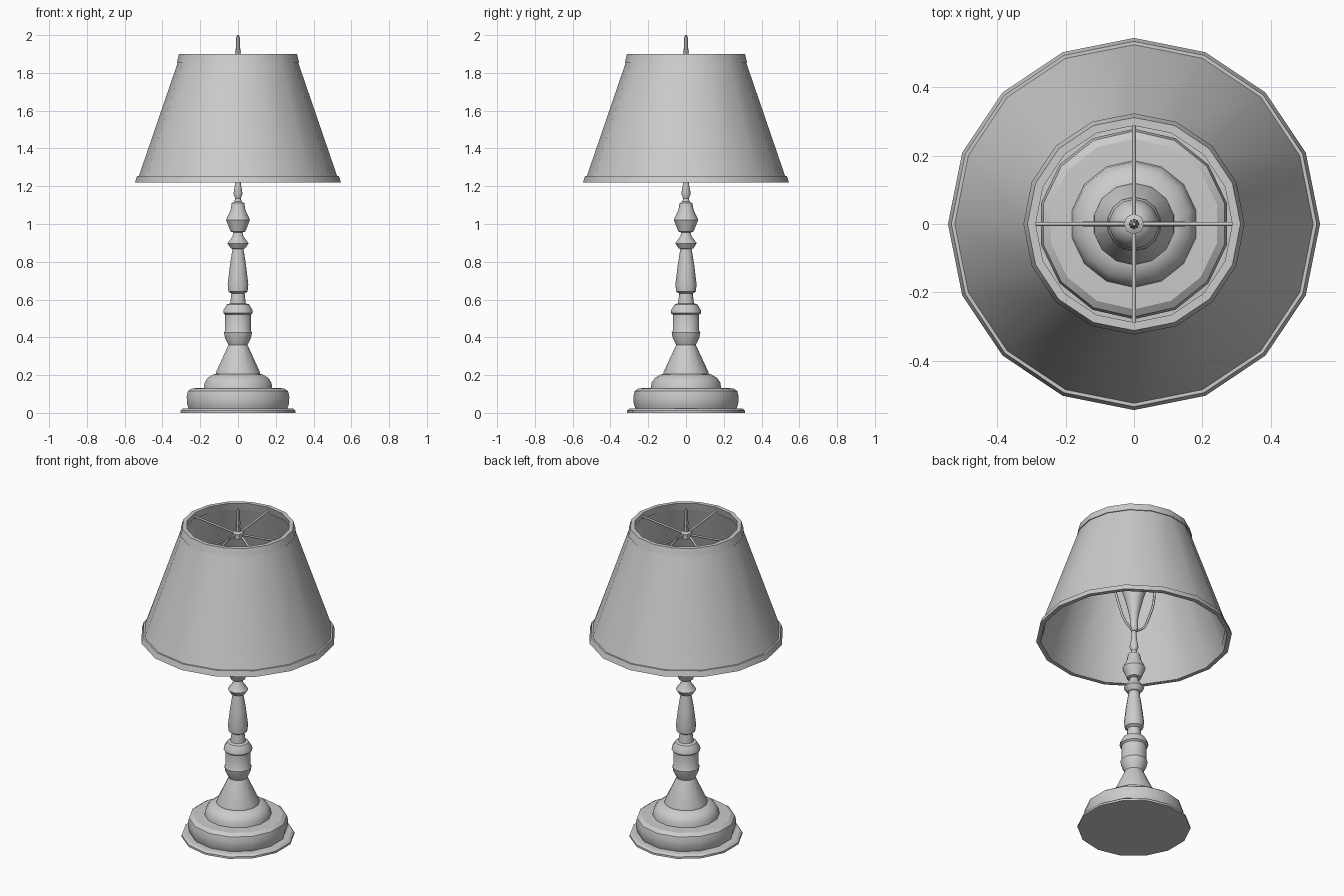
import bpy, bmesh
from math import sin, cos, pi, radians

if "Cube" in bpy.data.objects:
    bpy.data.objects.remove(bpy.data.objects["Cube"])


def lathe(name, profile, sides, start=pi / 2, closed=False):
    """Spin an (r, z) profile round the z axis; r = 0 ends become poles."""
    bm = bmesh.new()
    rings = []
    for r, z in profile:
        if r == 0:
            rings.append([bm.verts.new((0, 0, z))] * sides)
        else:
            rings.append([bm.verts.new((r * cos(start + 2 * pi * i / sides),
                                        r * sin(start + 2 * pi * i / sides), z))
                          for i in range(sides)])
    pairs = list(zip(rings, rings[1:]))
    if closed:
        pairs.append((rings[-1], rings[0]))
    for a, b in pairs:
        for i in range(sides):
            j = (i + 1) % sides
            bm.faces.new(dict.fromkeys((a[i], a[j], b[j], b[i])))
    bmesh.ops.recalc_face_normals(bm, faces=bm.faces)
    mesh = bpy.data.meshes.new(name)
    bm.to_mesh(mesh)
    bm.free()
    ob = bpy.data.objects.new(name, mesh)
    bpy.context.collection.objects.link(ob)
    bpy.ops.object.select_all(action='DESELECT')
    ob.select_set(True)
    bpy.context.view_layer.objects.active = ob
    bpy.ops.object.shade_smooth_by_angle(angle=radians(32))
    return ob


def wire(name, points, radius, smooth=False):
    """Round wire through the given points."""
    cu = bpy.data.curves.new(name, 'CURVE')
    cu.dimensions = '3D'
    cu.bevel_depth = radius
    cu.bevel_resolution = 1
    cu.use_fill_caps = True
    cu.resolution_u = 5
    if smooth:
        sp = cu.splines.new('BEZIER')
        sp.bezier_points.add(len(points) - 1)
        for bp, p in zip(sp.bezier_points, points):
            bp.co = p
            bp.handle_left_type = bp.handle_right_type = 'AUTO'
    else:
        sp = cu.splines.new('POLY')
        sp.points.add(len(points) - 1)
        for pt, p in zip(sp.points, points):
            pt.co = (*p, 1)
    ob = bpy.data.objects.new(name, cu)
    bpy.context.collection.objects.link(ob)


# Stepped round foot with its cone
lathe("foot", [(0, 0), (0.313, 0), (0.313, 0.012), (0.300, 0.022), (0.268, 0.024),
               (0.276, 0.045), (0.279, 0.085), (0.272, 0.115), (0.250, 0.130),
               (0.186, 0.132), (0.182, 0.160), (0.165, 0.185), (0.135, 0.203),
               (0.120, 0.206), (0.118, 0.218), (0.052, 0.360), (0, 0.360)], 14)

# Turned column
lathe("column", [(0, 0.355), (0.050, 0.355), (0.070, 0.395), (0.076, 0.425), (0.070, 0.435),
                 (0.070, 0.520), (0.080, 0.528), (0.078, 0.545), (0.060, 0.575),
                 (0.042, 0.580), (0.036, 0.632), (0.052, 0.642), (0.056, 0.680),
                 (0.044, 0.780), (0.030, 0.868), (0.040, 0.872), (0.057, 0.897),
                 (0.030, 0.935), (0.024, 0.955), (0.040, 0.960), (0.065, 1.022),
                 (0.040, 1.075), (0.034, 1.110), (0.020, 1.118), (0.015, 1.135),
                 (0.025, 1.160), (0.016, 1.210), (0.012, 1.265), (0, 1.265)], 14)

# Socket and bulb
lathe("socket", [(0, 1.26), (0.014, 1.26), (0.023, 1.275), (0.023, 1.335), (0, 1.335)], 12)
lathe("bulb", [(0, 1.33), (0.021, 1.33), (0.030, 1.38), (0.050, 1.46), (0.068, 1.52),
               (0.073, 1.565), (0.060, 1.61), (0.034, 1.635), (0, 1.643)], 14)

# Harp loop around the bulb
half = [(0.02, 1.27), (0.07, 1.31), (0.10, 1.37), (0.145, 1.52), (0.135, 1.66), (0.06, 1.80)]
harp = [(-r, 0, z) for r, z in half] + [(0, 0, 1.84)] + [(r, 0, z) for r, z in reversed(half)]
wire("harp", harp, 0.007, smooth=True)

# Four spokes dipping from the upper ring to the hub
for k in range(4):
    c, s = round(cos(k * pi / 2)), round(sin(k * pi / 2))
    wire(f"spoke_{k + 1}", [(0, 0, 1.845), (0.30 * c, 0.30 * s, 1.875)], 0.006)

# Hub and finial
lathe("finial", [(0, 1.825), (0.030, 1.825), (0.030, 1.855), (0.014, 1.862), (0.012, 1.895),
                 (0.015, 1.910), (0.011, 1.935), (0.010, 1.985), (0.005, 2.0), (0, 2.0)], 8)

# Panelled shade and its two trim bands
lathe("shade", [(0.528, 1.245), (0.317, 1.86), (0.303, 1.86), (0.514, 1.245)], 16, closed=True)
lathe("bottom_band", [(0.545, 1.22), (0.535, 1.253), (0.508, 1.253), (0.520, 1.22)], 16, closed=True)
lathe("top_band", [(0.324, 1.855), (0.312, 1.90), (0.288, 1.90), (0.300, 1.855)], 16, closed=True)
